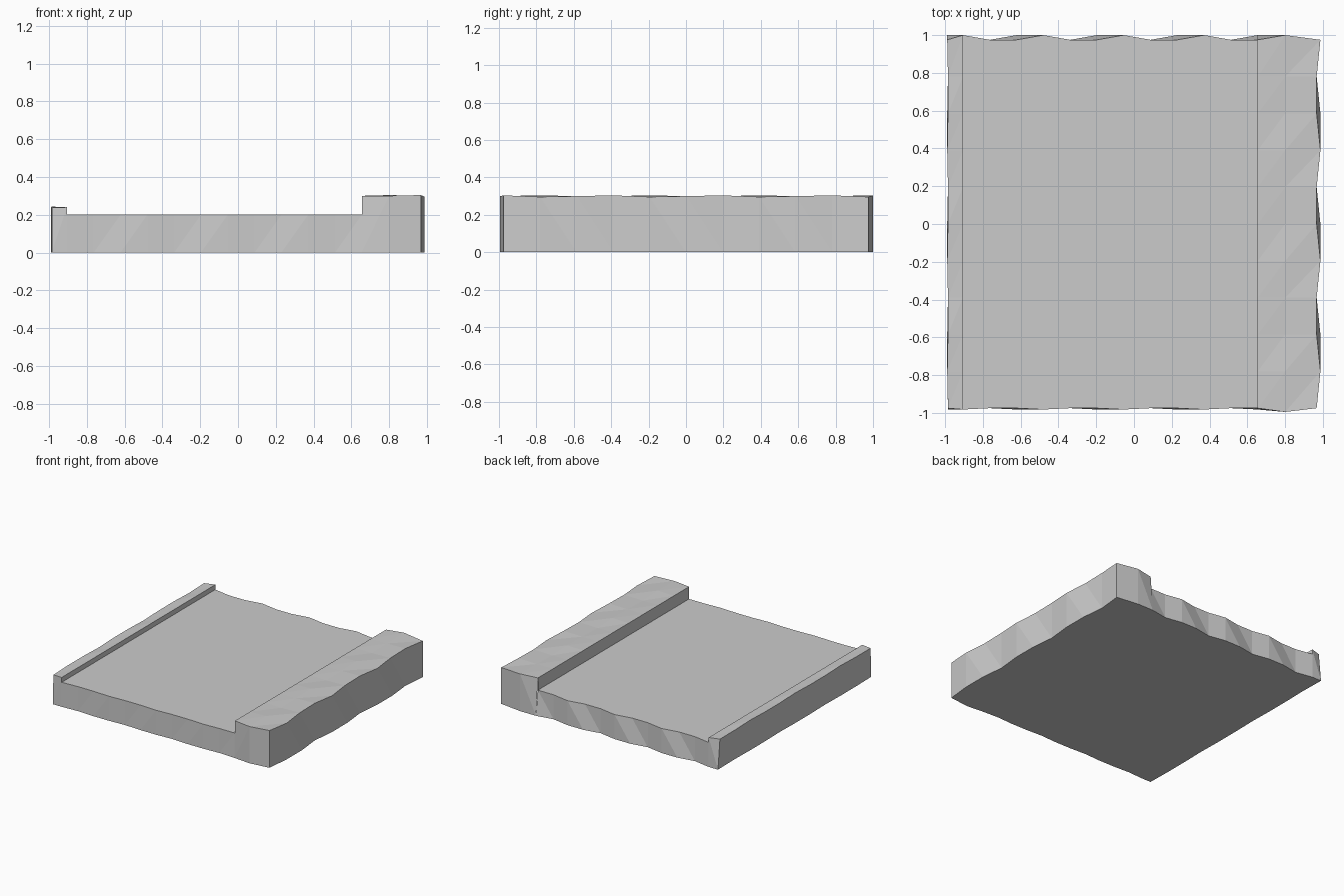
import bpy
import bmesh

if "Cube" in bpy.data.objects:
    bpy.data.objects.remove(bpy.data.objects["Cube"])

# Single plain material
grey = bpy.data.materials.new("plain_grey")
grey.use_nodes = True
colour = (0.6, 0.6, 0.6, 1)
grey.diffuse_color = colour
grey.node_tree.nodes["Principled BSDF"].inputs["Base Color"].default_value = colour

# Stations across and along the tile; curbs sit outside the two step lines
LEFT_STEP, RIGHT_STEP, FLOOR = 1, 12, 0.2
xs = [-0.985] + [-0.905 + 1.56 * k / 11 for k in range(12)] + [0.8, 0.967]
ys = [-0.975 + 0.195 * k for k in range(11)]
LX, LY = len(xs) - 1, len(ys) - 1

bm = bmesh.new()
cache = {}


def wave(k, level):
    """Rough edge: the bottom crest runs one station ahead of the top crest."""
    if k % 3 == 1:
        return 1
    return 0


def bottom_wave(k, leading):
    return 1 if k % 3 in (1, leading) else 0


def vert(i, j, level):
    """Shared vertex at a station; level is bottom, floor, left or right."""
    key = (i, j, level)
    if key in cache:
        return cache[key]
    x, y = xs[i], ys[j]
    low = level == "bottom"
    across = bottom_wave(i, 0) if low else wave(i, level)
    along = bottom_wave(j, 2) if low else wave(j, level)
    if j == LY:
        y += 0.025 * across
    if j == 0:
        y -= 0.02 if i == LX - 1 else 0.007 * across
    if i == LX:
        x += 0.02 * along
    if i == 0:
        x -= 0.004 * along
    z = {"bottom": 0, "floor": FLOOR, "left": 0.24, "right": 0.3}[level]
    if level == "right" and i > RIGHT_STEP:
        z += 0.004 * ((i + j) % 3 - 1)
    if level == "left" and i == 0:
        z += 0.003 * (j % 3 - 1)
    cache[key] = bm.verts.new((x, y, z))
    return cache[key]


def quad(a, b, c, d):
    """Two flat triangles split along a to c."""
    bm.faces.new((a, b, c))
    bm.faces.new((a, c, d))


def top_level(i):
    if i < LEFT_STEP:
        return "left"
    return "floor" if i < RIGHT_STEP else "right"


# Top and underside
for i in range(LX):
    t = top_level(i)
    for j in range(LY):
        quad(vert(i, j, t), vert(i + 1, j, t), vert(i + 1, j + 1, t), vert(i, j + 1, t))
        b = "bottom"
        quad(vert(i, j, b), vert(i, j + 1, b), vert(i + 1, j + 1, b), vert(i + 1, j, b))

# Rough front and back walls
for i in range(LX):
    t = top_level(i)
    quad(vert(i, 0, "bottom"), vert(i + 1, 0, "bottom"), vert(i + 1, 0, t), vert(i, 0, t))
    quad(vert(i, LY, "bottom"), vert(i, LY, t), vert(i + 1, LY, t), vert(i + 1, LY, "bottom"))

# Rough side walls and the straight inner curb steps
for j in range(LY):
    k = j + 1
    quad(vert(LX, k, "bottom"), vert(LX, k, "right"), vert(LX, j, "right"), vert(LX, j, "bottom"))
    quad(vert(0, k, "bottom"), vert(0, j, "bottom"), vert(0, j, "left"), vert(0, k, "left"))
    for i, curb in ((LEFT_STEP, "left"), (RIGHT_STEP, "right")):
        face = [vert(i, j, "floor"), vert(i, k, "floor"), vert(i, k, curb), vert(i, j, curb)]
        quad(*(face if curb == "left" else face[::-1]))

bmesh.ops.recalc_face_normals(bm, faces=bm.faces)
mesh = bpy.data.meshes.new("paved_tile")
bm.to_mesh(mesh)
bm.free()
mesh.materials.append(grey)
tile = bpy.data.objects.new("paved_tile", mesh)
bpy.context.collection.objects.link(tile)
